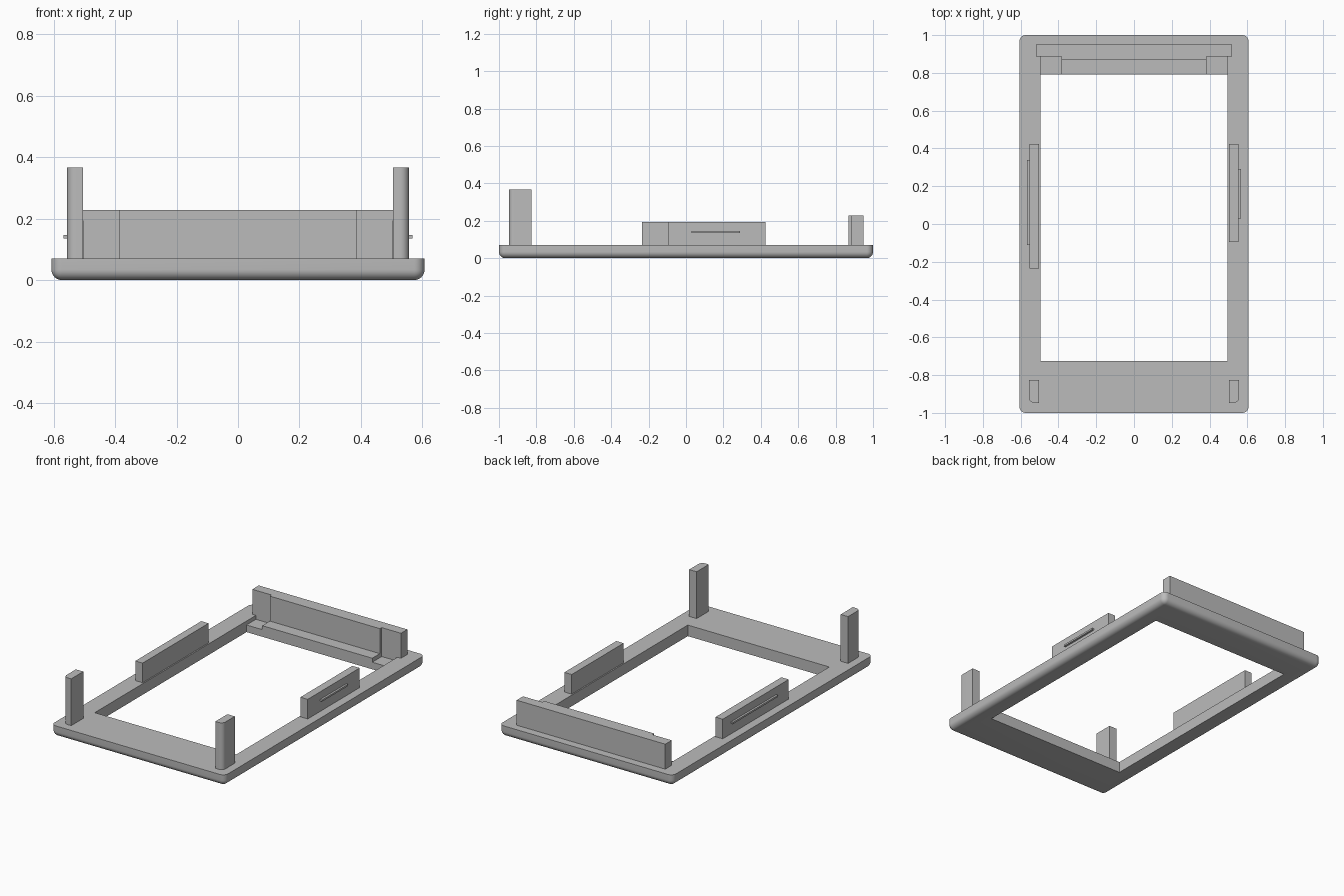
import bpy, bmesh, math

cube = bpy.data.objects.get("Cube")
if cube:
    bpy.data.objects.remove(cube, do_unlink=True)

grey = bpy.data.materials.new("plain grey")
grey.use_nodes = True
grey.diffuse_color = (0.5, 0.5, 0.5, 1)
grey.node_tree.nodes["Principled BSDF"].inputs["Base Color"].default_value = grey.diffuse_color

TOP = 0.07  # upper face of the frame


def box(name, x, y, z, rounded=None, radius=0.03):
    """Box from ranges; edges picked by the rounded rule get a round bevel."""
    bm = bmesh.new()
    bmesh.ops.create_cube(bm, size=1)
    for v in bm.verts:
        v.co = [lo + (c + 0.5) * (hi - lo) for c, (lo, hi) in zip(v.co, (x, y, z))]
    if rounded:
        edges = [e for e in bm.edges if rounded(*e.verts)]
        bmesh.ops.bevel(bm, geom=edges, offset=radius, segments=8,
                        profile=0.5, affect='EDGES', clamp_overlap=True)
    bmesh.ops.recalc_face_normals(bm, faces=bm.faces)
    mesh = bpy.data.meshes.new(name)
    bm.to_mesh(mesh)
    bm.free()
    mesh.materials.append(grey)
    ob = bpy.data.objects.new(name, mesh)
    bpy.context.collection.objects.link(ob)
    return ob


def activate(ob):
    bpy.ops.object.select_all(action='DESELECT')
    ob.select_set(True)
    bpy.context.view_layer.objects.active = ob


def smooth(ob):
    activate(ob)
    bpy.ops.object.shade_smooth_by_angle(angle=math.radians(30))


def cut(ob, cutter):
    activate(ob)
    mod = ob.modifiers.new("cut", 'BOOLEAN')
    mod.operation, mod.solver, mod.object = 'DIFFERENCE', 'EXACT', cutter
    bpy.ops.object.modifier_apply(modifier=mod.name)
    bpy.data.objects.remove(cutter, do_unlink=True)


def upright(a, b):
    return abs(a.co.z - b.co.z) > 0.01


def mirrored(side, lo, hi):
    return tuple(sorted((side * lo, side * hi)))


# Frame with rounded corners and underside, then its opening and corner pockets
frame = box("frame", (-0.607, 0.607), (-1, 1), (0, TOP),
            lambda a, b: upright(a, b) or max(a.co.z, b.co.z) < 0.01, 0.034)
cut(frame, box("opening_cutter", (-0.495, 0.495), (-0.725, 0.792), (-0.1, 0.2)))
for side in (-1, 1):
    cut(frame, box("pocket_cutter", mirrored(side, 0.385, 0.495),
                   (0.75, 0.886), (0.045, 0.2)))
smooth(frame)

# Back wall and its thicker middle
box("back_wall", (-0.52, 0.52), (0.886, 0.95), (0.045, 0.228))
box("back_wall_middle", (-0.385, 0.385), (0.868, 0.887), (TOP - 0.01, 0.228))

for side, label, clip_start, rib in ((1, "left", -0.095, (0.03, 0.29)),
                                     (-1, "right", -0.235, (-0.11, 0.34))):
    # Front post with a rounded outer front edge
    post = box(label + "_front_post", mirrored(side, 0.504, 0.556),
               (-0.947, -0.826), (TOP - 0.01, 0.366),
               lambda a, b: upright(a, b) and a.co.y < -0.9 and a.co.x * side > 0.55, 0.028)
    smooth(post)
    # Side clip with a thin catch rib
    box(label + "_side_clip", mirrored(side, 0.503, 0.554),
        (clip_start, 0.424), (TOP - 0.01, 0.194))
    box(label + "_catch_rib", mirrored(side, 0.55, 0.567), rib, (0.135, 0.146))
